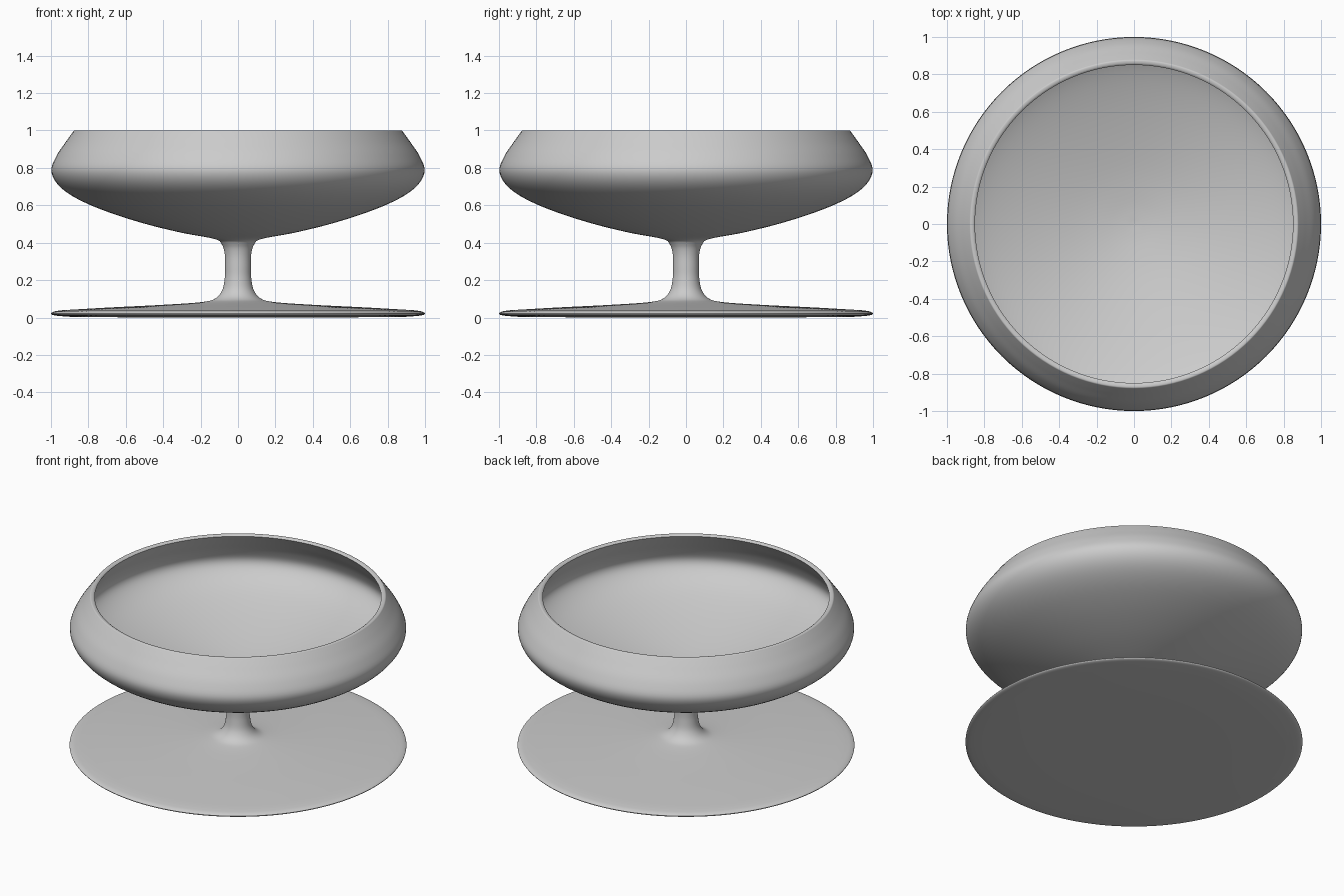
import bpy, bmesh, math
from mathutils import Vector

if "Cube" in bpy.data.objects:
    bpy.data.objects.remove(bpy.data.objects["Cube"], do_unlink=True)

SEGMENTS = 128

grey = bpy.data.materials.new("light grey glaze")
grey.use_nodes = True
colour = (0.6, 0.6, 0.6, 1)
grey.diffuse_color = colour
grey.node_tree.nodes["Principled BSDF"].inputs["Base Color"].default_value = colour


def smooth_path(points, steps=5):
    """Catmull-Rom curve through (radius, height) points."""
    p = [Vector(q) for q in points]
    p = [2 * p[0] - p[1]] + p + [2 * p[-1] - p[-2]]
    path = []
    for a, b, c, d in zip(p, p[1:], p[2:], p[3:]):
        for i in range(steps):
            t = i / steps
            path.append(0.5 * (2 * b + (c - a) * t + (2 * a - 5 * b + 4 * c - d) * t**2
                               + (3 * b - a - 3 * c + d) * t**3))
    return path + [p[-2]]


def lathe(name, path):
    """Revolve a profile round the vertical axis."""
    bm = bmesh.new()
    verts = [bm.verts.new((r, 0, z)) for r, z in path]
    edges = [bm.edges.new(pair) for pair in zip(verts, verts[1:])]
    bmesh.ops.spin(bm, geom=verts + edges, axis=(0, 0, 1), cent=(0, 0, 0),
                   angle=math.tau, steps=SEGMENTS)
    bmesh.ops.remove_doubles(bm, verts=bm.verts, dist=0.0004)
    bmesh.ops.recalc_face_normals(bm, faces=bm.faces)
    mesh = bpy.data.meshes.new(name)
    bm.to_mesh(mesh)
    bm.free()
    mesh.materials.append(grey)
    obj = bpy.data.objects.new(name, mesh)
    bpy.context.collection.objects.link(obj)
    bpy.ops.object.select_all(action="DESELECT")
    obj.select_set(True)
    bpy.context.view_layer.objects.active = obj
    bpy.ops.object.shade_smooth_by_angle(angle=math.radians(40))


# Flat underside and thin rounded edge of the foot
underside = [(0, 0), (0.5, 0), (0.9, 0.004)]
foot_edge = smooth_path([(0.9, 0.004), (0.98, 0.011), (1, 0.022), (0.98, 0.033), (0.94, 0.039)])

# Foot top, flared stem and outer wall of the bowl
outside = smooth_path([
    (0.94, 0.039), (0.7, 0.053), (0.4, 0.068), (0.2, 0.082), (0.125, 0.1), (0.085, 0.145),
    (0.071, 0.21), (0.069, 0.27), (0.071, 0.34), (0.086, 0.39), (0.125, 0.42), (0.3, 0.453),
    (0.5, 0.502), (0.7, 0.566), (0.86, 0.635), (0.96, 0.707), (0.998, 0.785), (0.97, 0.865),
    (0.92, 0.94), (0.884, 0.99)])

# Rounded lip
lip = smooth_path([(0.884, 0.99), (0.875, 1), (0.86, 0.999), (0.85, 0.992)])

# Hollow of the bowl
inside = smooth_path([
    (0.85, 0.992), (0.89, 0.93), (0.938, 0.855), (0.962, 0.785), (0.93, 0.725), (0.84, 0.662),
    (0.69, 0.6), (0.49, 0.537), (0.29, 0.487), (0.12, 0.459), (0, 0.45)])

lathe("pedestal_bowl", underside + foot_edge[:-1] + outside[:-1] + lip[:-1] + inside)
